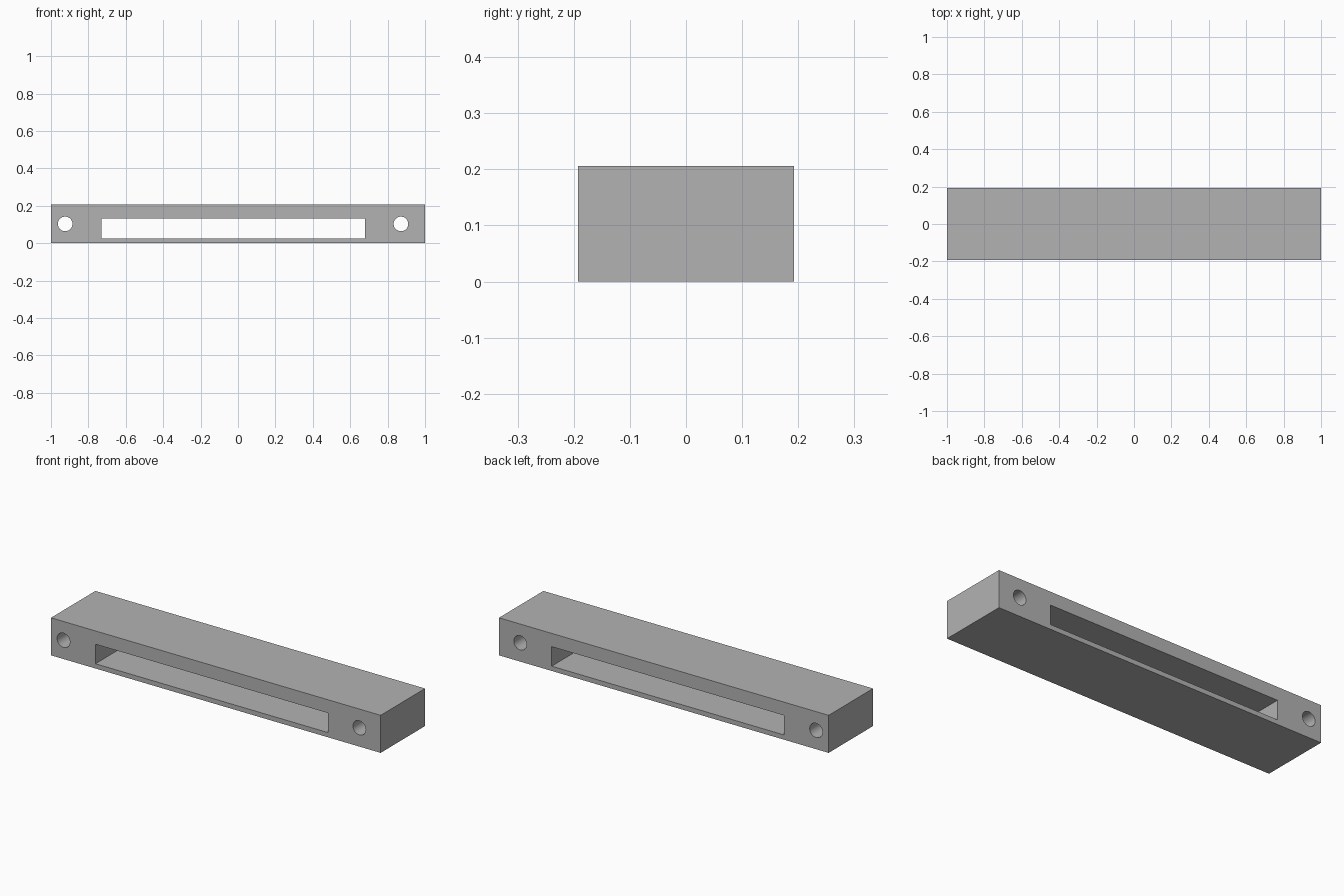
import bpy
from math import radians

default_cube = bpy.data.objects.get("Cube")
if default_cube:
    bpy.data.objects.remove(default_cube, do_unlink=True)

LENGTH, DEPTH, HEIGHT = 2.0, 0.385, 0.206
GREY = (0.45, 0.45, 0.45, 1.0)

grey = bpy.data.materials.new("plain_grey")
grey.use_nodes = True
grey.diffuse_color = GREY
grey.node_tree.nodes["Principled BSDF"].inputs["Base Color"].default_value = GREY


def box(name, x0, x1, depth, z0, z1):
    bpy.ops.mesh.primitive_cube_add(size=1, location=((x0 + x1) / 2, 0, (z0 + z1) / 2))
    obj = bpy.context.object
    obj.name = name
    obj.scale = (x1 - x0, depth, z1 - z0)
    bpy.ops.object.transform_apply(location=True, rotation=False, scale=True)
    obj.data.materials.append(grey)
    return obj


def bore(name, x, z, radius):
    bpy.ops.mesh.primitive_cylinder_add(vertices=48, radius=radius, depth=DEPTH * 2,
                                        location=(x, 0, z), rotation=(radians(90), 0, 0))
    obj = bpy.context.object
    obj.name = name
    obj.data.materials.append(grey)
    return obj


# Solid bar
bar = box("slotted_bar", -LENGTH / 2, LENGTH / 2, DEPTH, 0, HEIGHT)

# Long slot and two bolt holes, all running front to back
cutters = [
    box("slot_cutter", -0.73, 0.68, DEPTH * 2, 0.026, 0.133),
    bore("right_hole_cutter", -0.924, HEIGHT / 2, 0.039),
    bore("left_hole_cutter", 0.871, HEIGHT / 2, 0.039),
]
bpy.context.view_layer.objects.active = bar
for cutter in cutters:
    cutter.hide_render = True
    cut = bar.modifiers.new(cutter.name, "BOOLEAN")
    cut.operation = "DIFFERENCE"
    cut.solver = "EXACT"
    cut.object = cutter
    bpy.ops.object.modifier_apply(modifier=cut.name)
    bpy.data.objects.remove(cutter, do_unlink=True)

# Smooth bores, crisp edges
bpy.ops.object.select_all(action="DESELECT")
bar.select_set(True)
bpy.ops.object.shade_smooth_by_angle(angle=radians(30))
